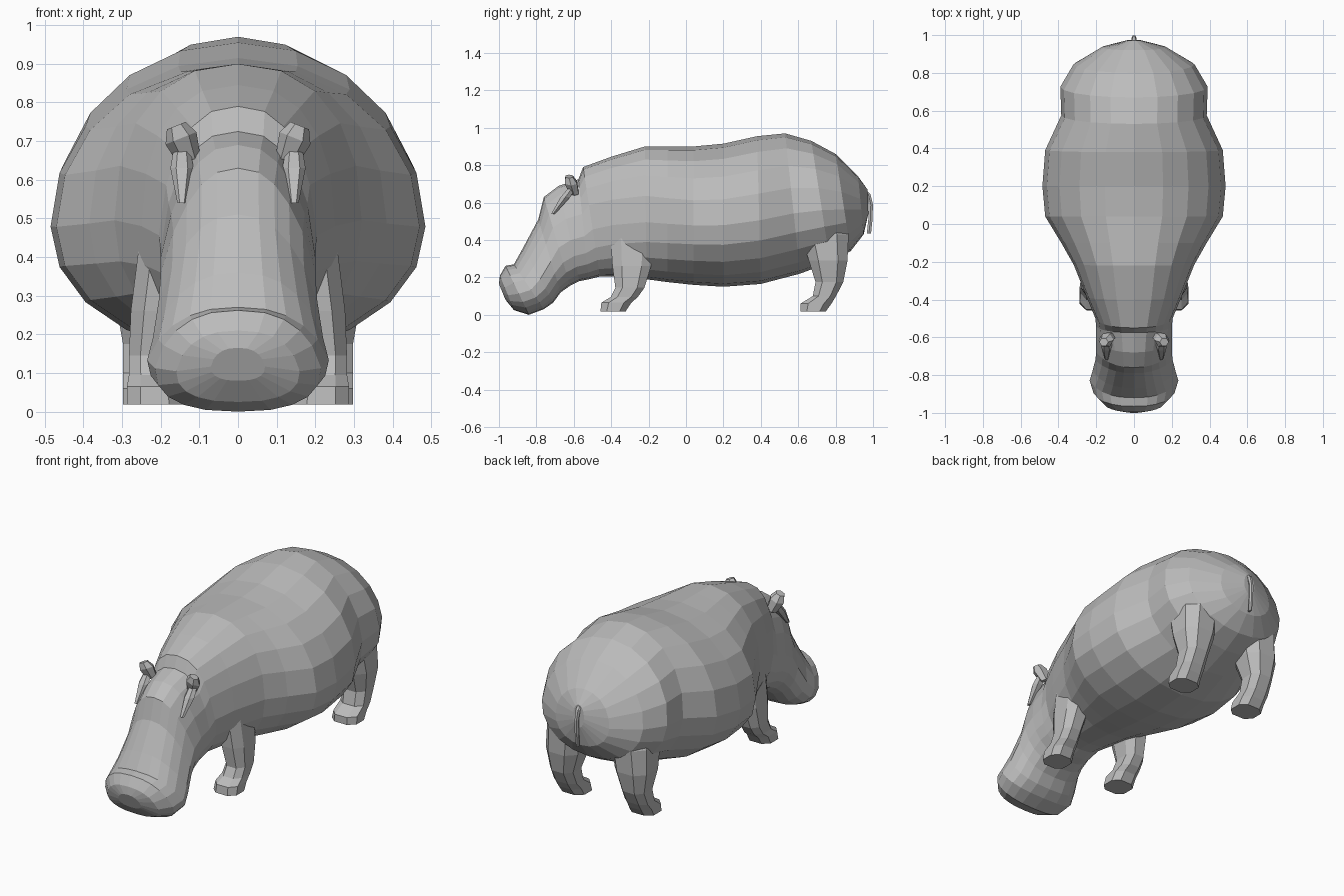
import bpy, bmesh, math
from mathutils import Vector

hide = bpy.data.materials.new("grey hide")
hide.diffuse_color = (0.5, 0.5, 0.5, 1)


def superellipse(a, n):
    s, c = math.sin(a), math.cos(a)
    return (math.copysign(abs(s) ** (2 / n), s), math.copysign(abs(c) ** (2 / n), c))


def loft(name, rings):
    """Skin a list of closed point rings and cap both ends, flat shaded."""
    bm = bmesh.new()
    loops = [[bm.verts.new(p) for p in ring] for ring in rings]
    for a, b in zip(loops, loops[1:]):
        for i in range(len(a)):
            j = (i + 1) % len(a)
            bm.faces.new((a[i], a[j], b[j], b[i]))
    bm.faces.new(loops[0])
    bm.faces.new(loops[-1])
    bmesh.ops.recalc_face_normals(bm, faces=bm.faces)
    mesh = bpy.data.meshes.new(name)
    bm.to_mesh(mesh)
    bm.free()
    mesh.materials.append(hide)
    obj = bpy.data.objects.new(name, mesh)
    bpy.context.collection.objects.link(obj)
    return obj


def section(yt, zt, yb, zb, w, count=20):
    """Tilted body slice; boxier towards the head, narrower on top of the face."""
    n = 2.05 + min(0.45, max(0, -yt) * 0.8)
    taper = max(0, 0.35 - abs(yt + 0.78) * 0.9)
    top, bottom, ring = Vector((0, yt, zt)), Vector((0, yb, zb)), []
    for i in range(count):
        x, c = superellipse(2 * math.pi * i / count, n)
        p = bottom.lerp(top, 0.43 + c * (0.57 if c > 0 else 0.43))
        ring.append((w * x * (1 - taper * max(c, 0)), p.y, p.z))
    return ring


# Rump and trunk: top y, top z, bottom y, bottom z, half width
trunk = [
    (0.97, 0.67, 0.975, 0.54, 0.035),
    (0.92, 0.74, 0.95, 0.43, 0.17),
    (0.80, 0.86, 0.88, 0.34, 0.32),
    (0.67, 0.93, 0.77, 0.28, 0.39),
    (0.53, 0.97, 0.61, 0.22, 0.385),
    (0.38, 0.955, 0.40, 0.165, 0.47),
    (0.20, 0.915, 0.20, 0.15, 0.485),
    (0.04, 0.90, 0.04, 0.16, 0.47),
    (-0.10, 0.90, -0.10, 0.175, 0.385),
    (-0.22, 0.90, -0.21, 0.19, 0.32),
]
# Neck, face and muzzle
head = [
    (-0.40, 0.845, -0.38, 0.205, 0.25),
    (-0.55, 0.79, -0.46, 0.205, 0.205),
    (-0.575, 0.725, -0.52, 0.19, 0.20),
    (-0.68, 0.69, -0.57, 0.18, 0.20),
    (-0.76, 0.63, -0.62, 0.155, 0.20),
    (-0.79, 0.51, -0.67, 0.12, 0.205),
    (-0.87, 0.36, -0.71, 0.065, 0.22),
    (-0.92, 0.27, -0.76, 0.03, 0.235),
    (-0.965, 0.262, -0.84, 0.0, 0.215),
    (-0.995, 0.21, -0.92, 0.025, 0.16),
    (-1.0, 0.165, -0.965, 0.08, 0.07),
]
loft("body_and_head", [section(*s) for s in trunk + head])


def leg(name, side, levels):
    """Leg from levels of z, inner x, outer x, front y, back y."""
    rings = []
    for z, x0, x1, y0, y1 in levels:
        ring = []
        for i in range(8):
            u, v = superellipse(2 * math.pi * (i + 0.5) / 8, 2.6)
            ring.append((side * ((x0 + x1) / 2 + u * (x1 - x0) * 0.55),
                         (y0 + y1) / 2 + v * (y1 - y0) * 0.55, z))
        rings.append(ring)
    loft(name, rings)


front_levels = [
    (0.018, 0.145, 0.285, -0.455, -0.325),
    (0.065, 0.15, 0.285, -0.45, -0.295),
    (0.095, 0.16, 0.28, -0.40, -0.26),
    (0.145, 0.165, 0.28, -0.375, -0.225),
    (0.26, 0.14, 0.275, -0.39, -0.19),
    (0.42, 0.12, 0.255, -0.40, -0.18),
    (0.56, 0.08, 0.19, -0.35, -0.20),
]
hind_levels = [
    (0.018, 0.145, 0.295, 0.615, 0.745),
    (0.06, 0.15, 0.295, 0.615, 0.775),
    (0.10, 0.155, 0.295, 0.68, 0.80),
    (0.175, 0.155, 0.295, 0.695, 0.838),
    (0.29, 0.12, 0.315, 0.66, 0.86),
    (0.43, 0.10, 0.31, 0.62, 0.865),
    (0.58, 0.08, 0.25, 0.60, 0.80),
]


def tube(name, stations):
    """Hexagonal loft through stations of x, y, z, x radius, y radius, tilt."""
    loft(name, [[(x + rx * math.cos(a), y + ry * math.sin(a),
                  z + tilt * rx * math.cos(a))
                 for a in (k * math.pi / 3 for k in range(6))]
                for x, y, z, rx, ry, tilt in stations])


for side, label in ((-1, "right"), (1, "left")):
    leg("front_leg_" + label, side, front_levels)
    leg("hind_leg_" + label, side, hind_levels)

    # Ear: short stalk opening into a blunt cup, pointing up and outwards
    tube("ear_" + label, [
        (side * (0.135 + 0.025 * t), -0.605 - 0.02 * t, 0.675 + 0.065 * t,
         r, r * 0.95, -0.4 * side)
        for t, r in ((-0.4, 0.028), (0.5, 0.04), (1, 0.024))])

    # Low brow ridge from the ear down to the eye
    tube("brow_" + label, [
        (side * 0.145, -0.60 - 0.11 * t, 0.69 - 0.15 * t, r, r, 0)
        for t, r in ((0, 0.02), (0.4, 0.03), (1, 0.012))])

# Tail: thin strip hanging behind the rump
tube("tail", [(0, y, z, r, 0.013, 0) for y, z, r in (
    (0.95, 0.67, 0.015), (0.975, 0.645, 0.014), (0.988, 0.59, 0.012),
    (0.986, 0.51, 0.012), (0.978, 0.435, 0.007))])
